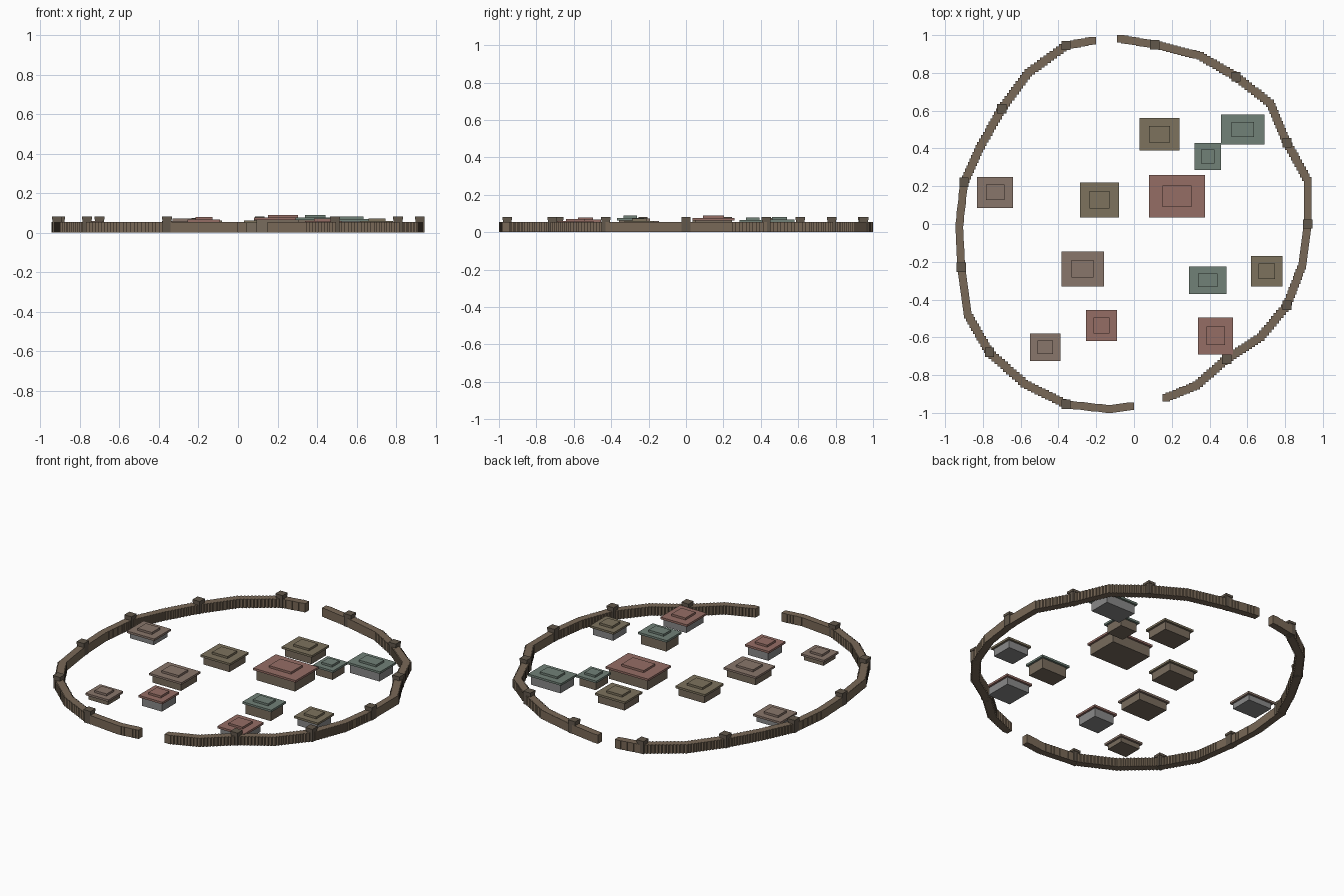
import bpy, bmesh, math
from mathutils import Matrix, Vector

if "Cube" in bpy.data.objects:
    bpy.data.objects.remove(bpy.data.objects["Cube"])


def material(name, rgb):
    m = bpy.data.materials.new(name)
    m.diffuse_color = (*rgb, 1)
    m.use_nodes = True
    m.node_tree.nodes["Principled BSDF"].inputs["Base Color"].default_value = m.diffuse_color
    return m


RED = material("red_roof", (.30, .155, .13))
TEAL = material("teal_roof", (.165, .22, .185))
OLIVE = material("olive_roof", (.205, .17, .11))
MAUVE = material("mauve_roof", (.25, .18, .145))
STONE = material("rampart_brown", (.19, .14, .095))
DARK = material("tower_brown", (.12, .095, .07))
TIMBER = material("timber_wall", (.19, .15, .11))
PLASTER = material("grey_wall", (.25, .25, .25))


def boxes(name, mat, items):
    """One object from boxes given as (x, y, z0, z1, width, depth)."""
    bm = bmesh.new()
    for x, y, z0, z1, w, d in items:
        mtx = Matrix.Translation((x, y, (z0 + z1) / 2)) @ Matrix.Diagonal((w, d, z1 - z0, 1))
        bmesh.ops.create_cube(bm, size=1, matrix=mtx)
    me = bpy.data.meshes.new(name)
    bm.to_mesh(me)
    bm.free()
    me.materials.append(mat)
    ob = bpy.data.objects.new(name, me)
    bpy.context.collection.objects.link(ob)
    return ob


# Rampart: square posts stepped along each half of the ring
EAST = [(-.07, .98), (.11, .95), (.35, .89), (.54, .78), (.72, .64), (.81, .43),
        (.92, .23), (.92, 0), (.89, -.22), (.81, -.43), (.67, -.60), (.49, -.715),
        (.33, -.855), (.17, -.92)]
WEST = [(-.22, .97), (-.36, .945), (-.56, .80), (-.70, .61), (-.81, .415), (-.90, .22),
        (-.925, -.01), (-.915, -.23), (-.88, -.48), (-.765, -.68), (-.58, -.845),
        (-.36, -.955), (-.13, -.98), (-.02, -.965)]


def rampart(name, path):
    posts = []
    for a, b in zip(path, path[1:]):
        a, b = Vector(a), Vector(b)
        n = max(1, round((b - a).length / .02))
        for i in range(n):
            p = a.lerp(b, i / n)
            posts.append((p.x, p.y, 0, .055, .04, .04))
    posts.append((*path[-1], 0, .055, .04, .04))
    boxes(name, STONE, posts)


rampart("rampart_east", EAST)
rampart("rampart_west", WEST)

# Watch towers
towers = [EAST[i] for i in (1, 3, 5, 7, 9, 11)] + [WEST[i] for i in (1, 3, 5, 7, 9, 11)]
for i, (x, y) in enumerate(towers):
    boxes(f"tower_{i + 1}", DARK, [(x, y, 0, .07, .046, .046), (x, y, .066, .081, .05, .05)])

# Houses: roof x0, x1, y0, y1, total height, roof colour, wall colour
HOUSES = [
    (.08, .375, .035, .26, .09, RED, TIMBER),
    (.03, .24, .39, .56, .075, OLIVE, TIMBER),
    (.32, .46, .285, .43, .078, TEAL, TIMBER),
    (.46, .69, .42, .58, .082, TEAL, PLASTER),
    (-.285, -.08, .035, .22, .075, OLIVE, TIMBER),
    (-.83, -.64, .085, .25, .06, MAUVE, PLASTER),
    (-.385, -.16, -.33, -.145, .073, MAUVE, TIMBER),
    (.29, .49, -.37, -.225, .09, TEAL, TIMBER),
    (.62, .785, -.33, -.17, .073, OLIVE, PLASTER),
    (-.255, -.09, -.62, -.455, .08, RED, PLASTER),
    (-.55, -.39, -.725, -.58, .055, MAUVE, TIMBER),
    (.34, .525, -.69, -.495, .072, RED, PLASTER),
]
for i, (x0, x1, y0, y1, h, roof, wall) in enumerate(HOUSES):
    x, y, w, d = (x0 + x1) / 2, (y0 + y1) / 2, x1 - x0, y1 - y0
    eave = h - .026
    boxes(f"house_walls_{i + 1}", wall, [(x, y, 0, eave, w - .026, d - .026)])
    boxes(f"house_roof_{i + 1}", roof, [(x, y, eave, eave + .013, w, d),
                                       (x, y, eave + .013, h, w * .52, d * .5)])
